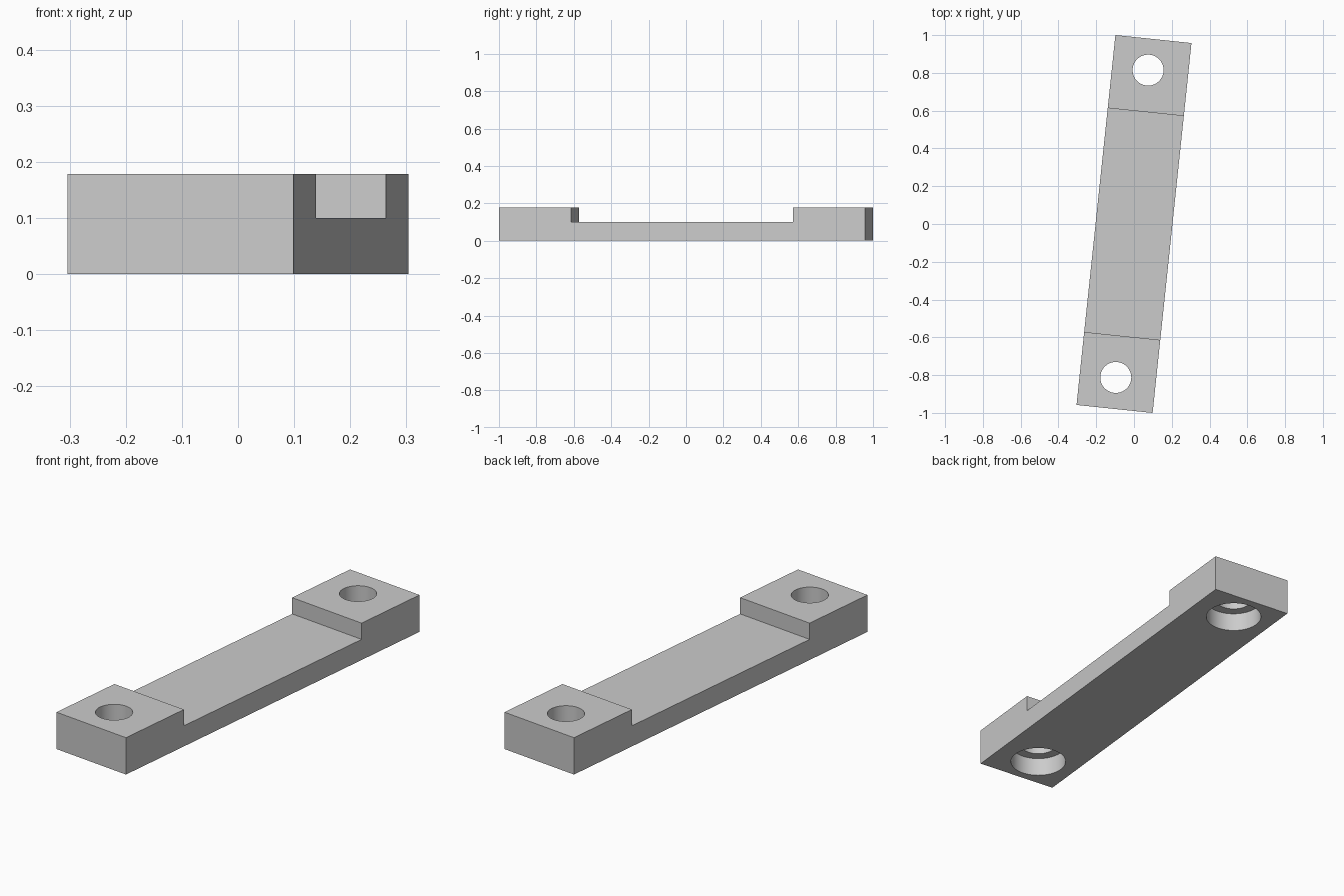
import bpy, bmesh, math
from mathutils import Matrix

cube = bpy.data.objects.get("Cube")
if cube:
    bpy.data.objects.remove(cube, do_unlink=True)

LENGTH, WIDTH, HEIGHT = 1.969, 0.405, 0.179
DECK_HEIGHT, DECK_END = 0.10, 0.596
HOLE_X, HOLE_Y = -0.011, 0.818
TURN = Matrix.Rotation(math.radians(-6), 4, 'Z')

grey = bpy.data.materials.new("light_grey")
grey.use_nodes = True
colour = (0.6, 0.6, 0.6, 1)
grey.diffuse_color = colour
grey.node_tree.nodes["Principled BSDF"].inputs["Base Color"].default_value = colour


def add_object(name, bm):
    bmesh.ops.recalc_face_normals(bm, faces=bm.faces)
    bm.transform(TURN)
    mesh = bpy.data.meshes.new(name)
    bm.to_mesh(mesh)
    bm.free()
    mesh.materials.append(grey)
    obj = bpy.data.objects.new(name, mesh)
    bpy.context.collection.objects.link(obj)
    return obj


def cylinder(name, radius, y, bottom, top):
    bm = bmesh.new()
    place = Matrix.Translation((HOLE_X, y, (bottom + top) / 2))
    bmesh.ops.create_cone(bm, cap_ends=True, segments=64, radius1=radius,
                          radius2=radius, depth=top - bottom, matrix=place)
    return add_object(name, bm)


# Bar: stepped side profile extruded across the width
half = [(LENGTH / 2, 0), (LENGTH / 2, HEIGHT), (DECK_END, HEIGHT), (DECK_END, DECK_HEIGHT)]
profile = half + [(-y, z) for y, z in reversed(half)]
bm = bmesh.new()
face = bm.faces.new([bm.verts.new((-WIDTH / 2, y, z)) for y, z in profile])
side = bmesh.ops.extrude_face_region(bm, geom=[face])["geom"]
bmesh.ops.translate(bm, vec=(WIDTH, 0, 0),
                    verts=[v for v in side if isinstance(v, bmesh.types.BMVert)])
bar = add_object("mounting_bar", bm)

# Through holes and the wider counterbores underneath
cutters = []
for end in (-1, 1):
    cutters.append(cylinder("hole_cutter", 0.082, end * HOLE_Y, -0.1, 0.3))
    cutters.append(cylinder("counterbore_cutter", 0.128, end * HOLE_Y, -0.1, 0.09))
bpy.ops.object.select_all(action='DESELECT')
bpy.context.view_layer.objects.active = bar
bar.select_set(True)
for cutter in cutters:
    cutter.hide_render = True
    mod = bar.modifiers.new("cut", 'BOOLEAN')
    mod.operation = 'DIFFERENCE'
    mod.solver = 'EXACT'
    mod.object = cutter
    bpy.ops.object.modifier_apply(modifier=mod.name)
    bpy.data.objects.remove(cutter, do_unlink=True)

# Smooth hole walls, crisp edges
bpy.ops.object.shade_smooth_by_angle(angle=math.radians(30))
